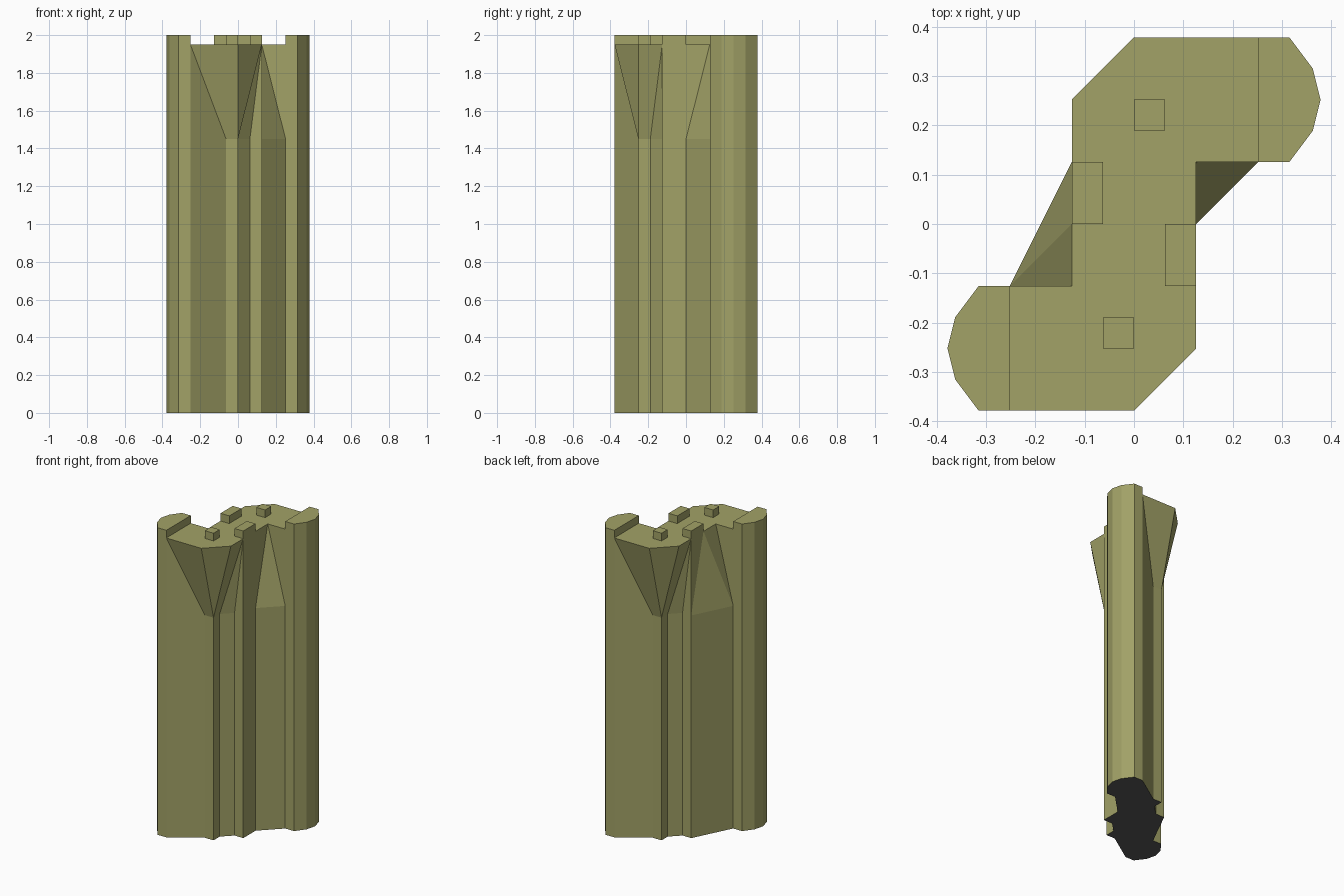
import bpy, bmesh

if "Cube" in bpy.data.objects:
    bpy.data.objects.remove(bpy.data.objects["Cube"])

U = 0.063                      # modelling grid unit
LOW, PLATE, TOP = 1.45, 1.95, 2.0


def material(name, color):
    m = bpy.data.materials.new(name)
    m.diffuse_color = color
    m.use_nodes = True
    m.node_tree.nodes["Principled BSDF"].inputs["Base Color"].default_value = m.diffuse_color
    return m


OLIVE = material("olive", (0.36, 0.36, 0.135, 1))
DARK = material("dark_grey", (0.1, 0.1, 0.1, 1))


def finish(bm, name):
    bmesh.ops.remove_doubles(bm, verts=bm.verts, dist=1e-5)
    bmesh.ops.recalc_face_normals(bm, faces=bm.faces)
    for f in bm.faces:         # underside is dark grey
        if all(v.co.z < 1e-4 for v in f.verts):
            f.material_index = 1
    mesh = bpy.data.meshes.new(name)
    bm.to_mesh(mesh)
    bm.free()
    mesh.materials.append(OLIVE)
    mesh.materials.append(DARK)
    ob = bpy.data.objects.new(name, mesh)
    bpy.context.collection.objects.link(ob)
    return ob


def prism(name, outline, z0, z1, side):
    """Extrude an outline; side = -1 turns it half round the z axis."""
    bm = bmesh.new()
    f = bm.faces.new([bm.verts.new((side * x * U, side * y * U, z0)) for x, y in outline])
    ext = bmesh.ops.extrude_face_region(bm, geom=[f], use_keep_orig=True)
    verts = [g for g in ext["geom"] if isinstance(g, bmesh.types.BMVert)]
    bmesh.ops.translate(bm, verts=verts, vec=(0, 0, z1 - z0))
    return finish(bm, name)


def rect(x0, x1, y0, y1):
    return [(x0, y0), (x1, y0), (x1, y1), (x0, y1)]


# Shaft with flared head: half outlines at plate height and below the flare
front_top = [(-4, -6), (0, -6), (2, -4), (2, -2), (2, 2), (4, 2)]
front_low = [(-4, -6), (-1, -4), (0, -4), (0, -3), (1, -2), (2, -2), (2, 0), (4, 2)]
# The rear half skips one notch corner and has a broader web
rear_top = front_top[:4] + [(2, 0)] + front_top[4:]
rear_low = front_low[:6] + front_low[7:]

bm = bmesh.new()
top_loop, base_loop = [], []
for side, top, low, steps in ((1, front_top, front_low, "btbtbtbbtbbt"),
                              (-1, rear_top, rear_low, "btbtbtbbtbtt")):
    t, b, base = ([bm.verts.new((side * x * U, side * y * U, z)) for x, y in pts]
                  for pts, z in ((top, PLATE), (low, LOW), (low, 0)))
    i = j = 0
    for s in steps:            # zip the two rims together with triangles
        if s == "t":
            bm.faces.new((t[i], t[i + 1], b[j]))
            i += 1
        else:
            bm.faces.new((t[i], b[j], b[j + 1]))
            j += 1
    for k in range(len(b) - 1):
        bm.faces.new((b[k], base[k], base[k + 1], b[k + 1]))
    # inner wall where the shaft meets the next end column
    top_loop += t
    base_loop += base
    prev = (t[-1], b[-1], base[-1])
    if side == 1:
        first, last = (t[0], b[0], base[0]), prev
    else:
        for p, q in ((last, (t[0], b[0], base[0])), (prev, first)):
            for k in (0, 1):
                bm.faces.new((p[k], p[k + 1], q[k + 1], q[k]))
bm.faces.new(top_loop)
bm.faces.new(base_loop)
finish(bm, "shaft")

# Rounded end columns and small pegs, each repeated half a turn round
end = [(4, 2), (5, 2), (5.75, 3), (6, 4), (5.75, 5), (5, 6), (4, 6)]
for label, side in (("right", 1), ("left", -1)):
    prism("end_column_" + label, end, 0, TOP, side)
    prism("square_peg_" + label, rect(0, 1, 3, 4), PLATE, TOP, side)
    prism("long_peg_" + label, rect(1, 2, -2, 0), PLATE, TOP, side)
